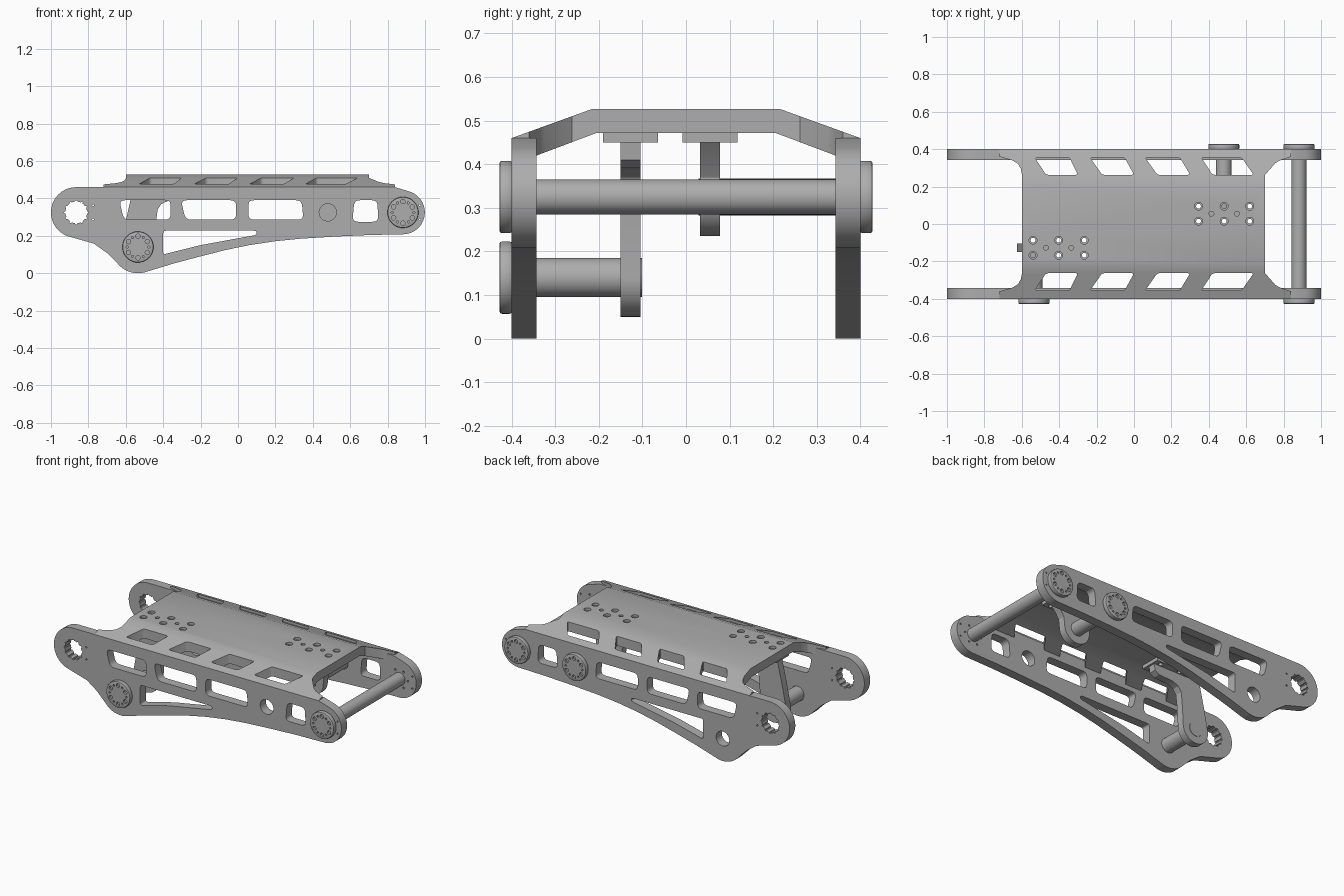
import bpy, bmesh
from math import sin, cos, radians, pi
from mathutils import Vector

if "Cube" in bpy.data.objects:
    bpy.data.objects.remove(bpy.data.objects["Cube"])

steel = bpy.data.materials.new("grey_steel")
steel.use_nodes = True
GREY = (0.42, 0.42, 0.42, 1)
steel.diffuse_color = GREY
steel.node_tree.nodes["Principled BSDF"].inputs["Base Color"].default_value = GREY

PLACE = {"X": lambda u, v, t: (t, u, v),
         "Y": lambda u, v, t: (u, t, v),
         "Z": lambda u, v, t: (u, v, t)}


def arc(c, r, a0, a1, n=24):
    return [(c[0] + r * cos(radians(a0 + (a1 - a0) * i / n)),
             c[1] + r * sin(radians(a0 + (a1 - a0) * i / n))) for i in range(n + 1)]


def circle(c, r, n=32):
    return arc(c, r, 0, 360, n)[:-1]


def bolt_circle(c, ring, r, count, start=0, n=12):
    return [circle((c[0] + ring * cos(start + 2 * pi * i / count),
                    c[1] + ring * sin(start + 2 * pi * i / count)), r, n) for i in range(count)]


def rounded(pts, d, n=5):
    """Polygon with each corner replaced by a short curve."""
    out = []
    for i, p in enumerate(pts):
        p, a, b = Vector(p), Vector(pts[i - 1]), Vector(pts[(i + 1) % len(pts)])
        s = p + (a - p).normalized() * min(d, (a - p).length * 0.45)
        e = p + (b - p).normalized() * min(d, (b - p).length * 0.45)
        for k in range(n + 1):
            t = k / n
            out.append(tuple(s * (1 - t) ** 2 + p * 2 * t * (1 - t) + e * t * t))
    return out


def box(x0, x1, z0, z1):
    return [(x0, z0), (x1, z0), (x1, z1), (x0, z1)]


def prism(name, loops, axis, lo, hi):
    """Extrude one or more outlines along an axis into one object."""
    bm = bmesh.new()
    for loop in loops:
        ends = [[bm.verts.new(PLACE[axis](u, v, t)) for u, v in loop] for t in (lo, hi)]
        bm.faces.new(ends[0])
        bm.faces.new(ends[1][::-1])
        for i in range(len(loop)):
            j = (i + 1) % len(loop)
            bm.faces.new((ends[0][j], ends[0][i], ends[1][i], ends[1][j]))
    bmesh.ops.recalc_face_normals(bm, faces=bm.faces)
    me = bpy.data.meshes.new(name)
    bm.to_mesh(me)
    bm.free()
    ob = bpy.data.objects.new(name, me)
    bpy.context.collection.objects.link(ob)
    me.materials.append(steel)
    return ob


def bake(ob):
    dg = bpy.context.evaluated_depsgraph_get()
    me = bpy.data.meshes.new_from_object(ob.evaluated_get(dg))
    ob.modifiers.clear()
    ob.data = me


def cut(ob, loops, axis, lo, hi, op="DIFFERENCE"):
    tool = prism("cutter", loops, axis, lo, hi)
    tool.hide_render = True
    m = ob.modifiers.new("cut", "BOOLEAN")
    m.operation, m.solver, m.object = op, "EXACT", tool
    bake(ob)
    bpy.data.objects.remove(tool)


def bevel(ob, width):
    m = ob.modifiers.new("bevel", "BEVEL")
    m.width, m.segments, m.limit_method = width, 2, "ANGLE"
    bake(ob)


# Pivot centres in the side plane
REAR, LOWER, MID, FRONT = (-0.865, 0.325), (-0.535, 0.14), (0.48, 0.325), (0.882, 0.325)

# Side plates with windows, pivot holes and bolt holes
outline = (arc(REAR, 0.135, 90, 250)
           + [(-0.77, 0.158), (-0.70, 0.108)]
           + arc(LOWER, 0.14, 220, 285, 14)
           + [(-0.35, 0.05), (-0.2, 0.09), (-0.07, 0.123), (0.06, 0.15), (0.2, 0.171),
              (0.33, 0.184), (0.52, 0.196), (0.7, 0.204)]
           + arc(FRONT, 0.117, -90, 72)
           + [(0.84, 0.46)])
windows = [rounded(w, 0.03) for w in (
    [(-0.61, 0.286), (-0.36, 0.286), (-0.36, 0.39), (-0.635, 0.39)],
    [(-0.28, 0.286), (-0.01, 0.286), (-0.01, 0.39), (-0.305, 0.39)],
    [(0.055, 0.286), (0.35, 0.286), (0.34, 0.39), (0.055, 0.39)],
    [(0.612, 0.275), (0.75, 0.275), (0.745, 0.39), (0.622, 0.39)])]
windows.append(rounded([(-0.40, 0.1), (-0.2, 0.15), (0.10, 0.205), (0.10, 0.227), (-0.40, 0.227)], 0.015))
holes = [circle(REAR, 0.058), circle(LOWER, 0.046), circle(MID, 0.046)]
dots = [circle((x + 0.09, 0.325 + s * 0.038), 0.005, 8) for x in (REAR[0], FRONT[0]) for s in (-1, 1)]
for name, s in (("right_side_plate", -1), ("left_side_plate", 1)):
    lo, hi = sorted((s * 0.343, s * 0.4))
    plate = prism(name, [outline], "Y", lo, hi)
    cut(plate, windows + holes + dots, "Y", lo - 0.02, hi + 0.02)
    cut(plate, bolt_circle(REAR, 0.059, 0.006, 12, n=8) + bolt_circle(FRONT, 0.058, 0.006, 6, n=8),
        "Y", lo - 0.02, hi + 0.02)

# Deck: folded section trimmed to a plan with flared corners
half = [(0.4, 0.46), (0.215, 0.527)]
under = [(0.205, 0.472), (0.343, 0.42)]
section = half + [(-y, z) for y, z in half[::-1]] + [(-y, z) for y, z in under[::-1]] + under
deck = prism("deck", [section], "X", -0.8, 0.95)
back = [(-0.6, 0.27), (-0.605, 0.295), (-0.62, 0.322), (-0.65, 0.34), (-0.72, 0.36), (-0.72, 0.45)]
nose = [(0.84, 0.45), (0.84, 0.36), (0.78, 0.34), (0.755, 0.325), (0.7, 0.262)]
edge = back + nose
cut(deck, [edge + [(x, -y) for x, y in edge[::-1]]], "Z", 0.3, 0.7, "INTERSECT")

# Slanted deck slots on both sloping flanks
slots = []
for x0, x1, x2, x3 in ((-0.53, -0.345, -0.30, -0.47), (-0.235, -0.05, 0.0, -0.17),
                       (0.06, 0.245, 0.30, 0.125), (0.36, 0.575, 0.64, 0.42)):
    for s in (-1, 1):
        slots.append(rounded([(x0, s * 0.355), (x1, s * 0.355), (x2, s * 0.263), (x3, s * 0.263)], 0.012, 3))
cut(deck, slots, "Z", 0.3, 0.7)

# Brackets under the deck: mounting pad, arm and screw holes
arm_a = (arc(LOWER, 0.09, 172, 365)
         + [(-0.437, 0.28), (-0.43, 0.34), (-0.41, 0.37), (-0.37, 0.388), (-0.27, 0.392),
            (-0.24, 0.41), (-0.235, 0.455), (-0.56, 0.455), (-0.575, 0.39), (-0.6, 0.28)])
arm_b = (arc(MID, 0.09, 180, 360)
         + [(0.575, 0.37), (0.6, 0.41), (0.64, 0.455), (0.32, 0.455), (0.36, 0.41), (0.385, 0.37)])
for name, cx, cy, arm, pin in (("rear", -0.403, -0.127, arm_a, LOWER), ("front", 0.482, 0.055, arm_b, MID)):
    pad = prism(name + "_bracket_pad", [box(cx - 0.18, cx + 0.18, cy - 0.063, cy + 0.063)], "Z", 0.45, 0.473)
    prism(name + "_bracket_arm", [arm], "Y", cy - 0.023, cy + 0.023)
    spots = [(cx + i * 0.137, cy + j * 0.04) for i in (-1, 0, 1) for j in (-1, 1)]
    bores = [circle(p, 0.013, 16) for p in spots]
    cut(pad, bores, "Z", 0.4, 0.6)
    cut(deck, bores, "Z", 0.4, 0.6)
    cut(deck, [circle(p, 0.021, 20) for p in spots], "Z", 0.512, 0.6)
    cut(deck, [circle((cx + i * 0.068, cy), 0.013, 16) for i in (-1, 1)], "Z", 0.49, 0.6)

# Pivot pins
prism("front_cross_rod", [circle(FRONT, 0.04)], "Y", -0.4, 0.4)
prism("lower_pin", [circle(LOWER, 0.045)], "Y", -0.402, -0.101)
prism("middle_pin", [circle(MID, 0.042)], "Y", 0.029, 0.402)

# Bolted flange caps
for name, c, s in (("front_right_cap", FRONT, -1), ("front_left_cap", FRONT, 1),
                   ("lower_cap", LOWER, -1), ("middle_cap", MID, 1)):
    lo, hi = sorted((s * 0.399, s * 0.428))
    cap = prism(name, [circle(c, 0.083, 48)], "Y", lo, hi)
    bevel(cap, 0.006)
    lo, hi = sorted((s * 0.416, s * 0.45))
    cut(cap, bolt_circle(c, 0.058, 0.012, 6, pi / 6) + bolt_circle(c, 0.058, 0.006, 6, n=8), "Y", lo, hi)

# Smooth curved walls, sharp edges kept
for ob in bpy.context.scene.objects:
    ob.select_set(ob.type == "MESH")
bpy.context.view_layer.objects.active = deck
bpy.ops.object.shade_smooth_by_angle(angle=radians(25))
